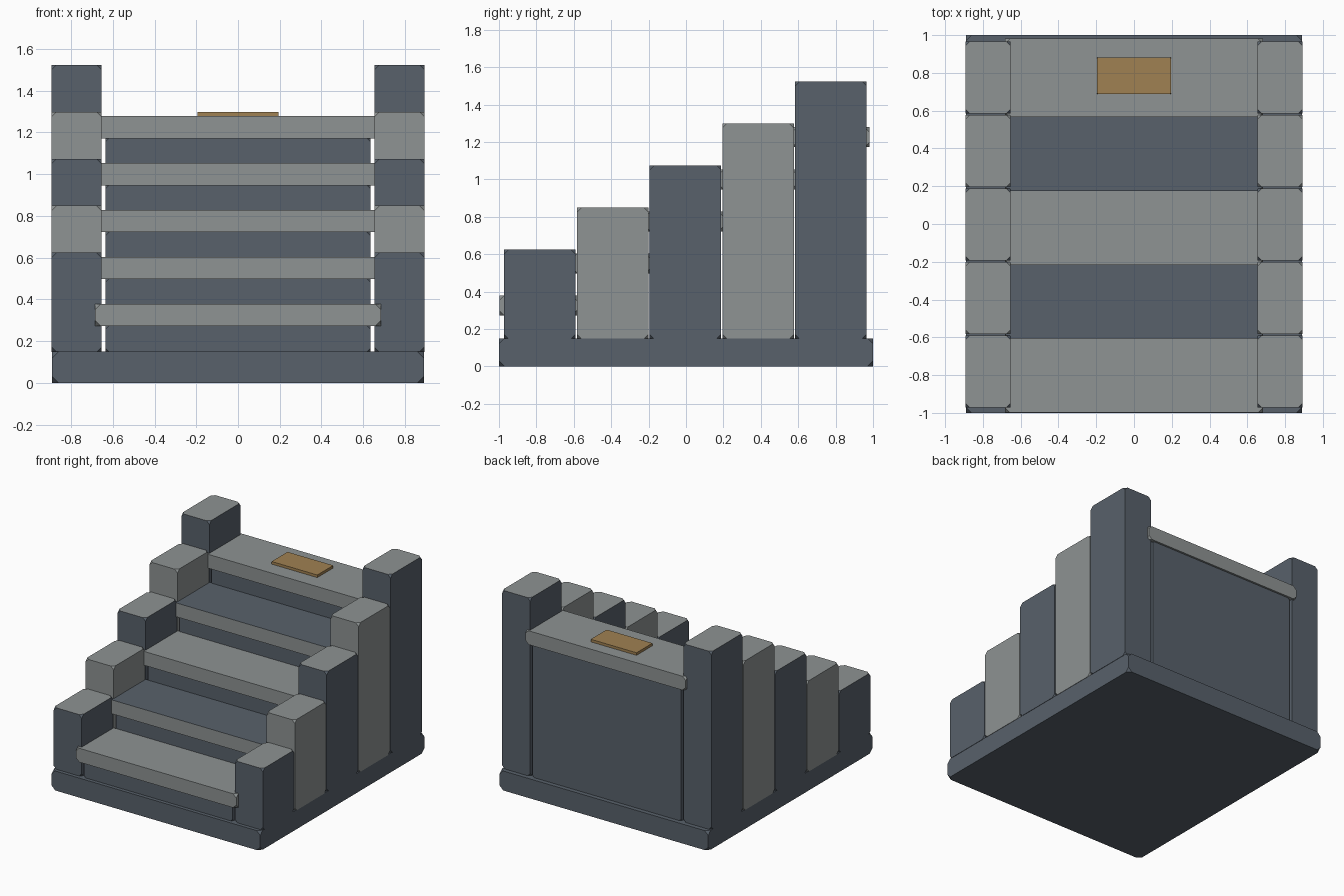
import bpy, bmesh
from mathutils import Vector

if "Cube" in bpy.data.objects:
    bpy.data.objects.remove(bpy.data.objects["Cube"])


def material(name, rgb):
    def lin(c):
        c /= 255
        return c / 12.92 if c <= 0.04045 else ((c + 0.055) / 1.055) ** 2.4
    m = bpy.data.materials.new(name)
    m.diffuse_color = (*[lin(c) for c in rgb], 1)
    m.use_nodes = True
    m.node_tree.nodes["Principled BSDF"].inputs["Base Color"].default_value = m.diffuse_color
    return m


DARK = material("dark slate", (88, 97, 107))
LIGHT = material("light stone", (142, 147, 147))
BRONZE = material("bronze", (160, 129, 82))


def block(name, x, y, z, cut, side, top=None):
    """Box from (min, max) ranges with its eight corners clipped; the top may differ in colour."""
    bm = bmesh.new()
    bmesh.ops.create_cube(bm, size=1)
    lo = Vector((x[0], y[0], z[0]))
    hi = Vector((x[1], y[1], z[1]))
    for v in bm.verts:
        v.co = Vector([lo[i] if v.co[i] < 0 else hi[i] for i in range(3)])
    if cut:
        bmesh.ops.bevel(bm, geom=list(bm.verts), offset=cut, segments=1,
                        profile=0.5, affect='VERTICES')
    bm.normal_update()
    me = bpy.data.meshes.new(name)
    me.materials.append(side)
    if top:
        me.materials.append(top)
        for f in bm.faces:
            f.material_index = 1 if f.normal.z > 0.9 else 0
    bm.to_mesh(me)
    bm.free()
    ob = bpy.data.objects.new(name, me)
    bpy.context.collection.objects.link(ob)
    return ob


# Base slab
block("base", (-0.89, 0.89), (-1, 1), (0, 0.15), 0.03, DARK)

PITCH, RISE = 0.389, 0.225
for i in range(5):
    n = i + 1
    y0 = -0.972 + PITCH * i
    tread_top = 0.379 + RISE * i
    tread_bottom = tread_top - 0.107

    # Riser block under each step
    block(f"riser_{n}", (-0.634, 0.634), (y0, y0 + 0.382),
          (0.15, tread_bottom), 0.015, DARK)

    # Tread slab, every second one has a dark top
    ty = -0.998 + 0.391 * i
    block(f"tread_{n}", (-0.684, 0.684), (ty, ty + 0.415),
          (tread_bottom, tread_top), 0.027, LIGHT, DARK if i % 2 else LIGHT)

    # Stepped side wall blocks, alternating colours with light tops
    for side, s in (("left", -1), ("right", 1)):
        block(f"{side}_wall_block_{n}", sorted((0.653 * s, 0.893 * s)),
              (y0, y0 + 0.382), (0.148, 0.624 + RISE * i), 0.024,
              LIGHT if i % 2 else DARK, LIGHT)

# Bronze plate on the top step
block("plate", (-0.195, 0.195), (0.688, 0.882), (1.275, 1.299), 0.005, BRONZE)
